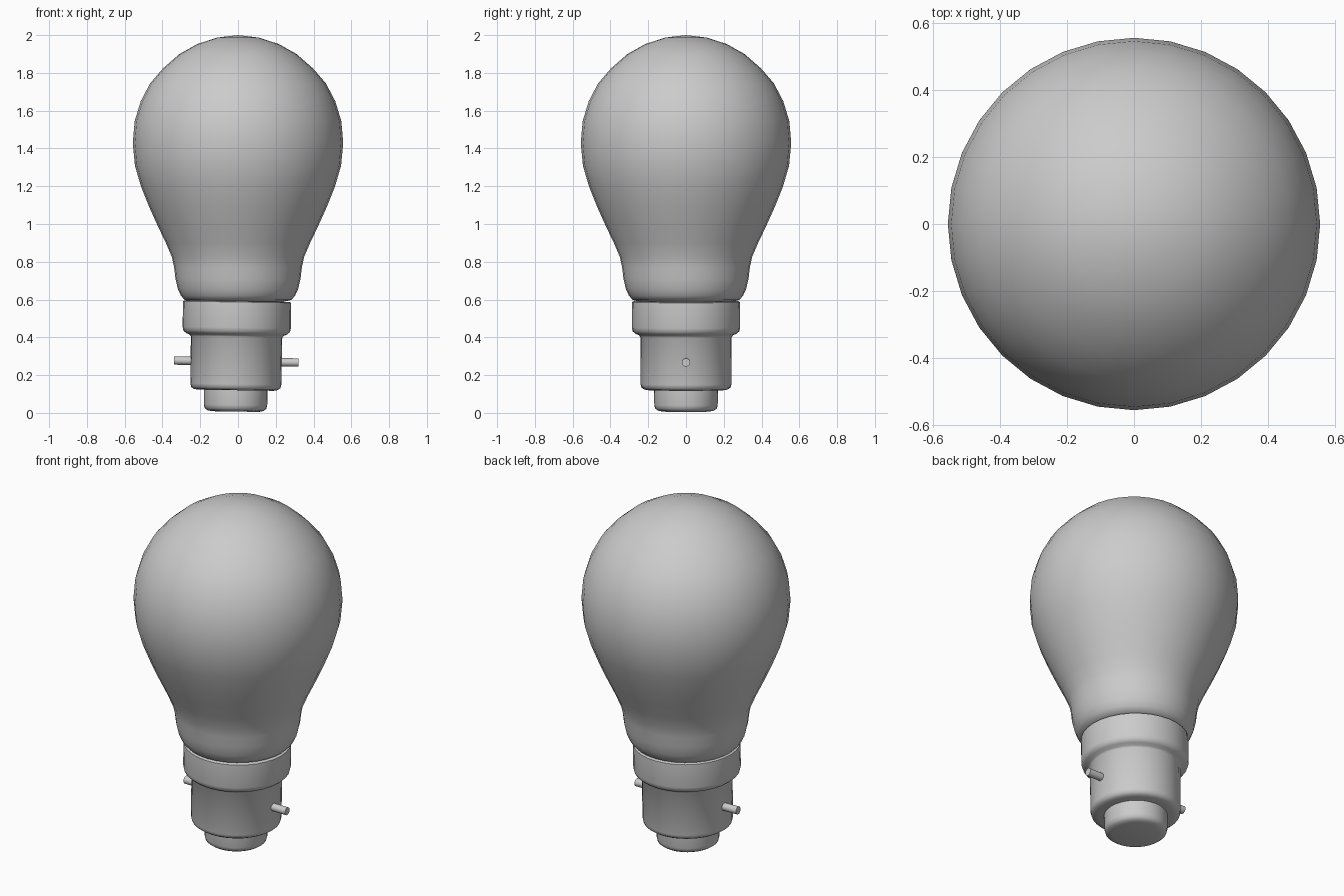
import bpy, bmesh, math
from mathutils import Matrix, Vector

if "Cube" in bpy.data.objects:
    bpy.data.objects.remove(bpy.data.objects["Cube"])

SIDES = 32
# the cap sits very slightly tilted under the glass
TILT = Matrix.Translation((-0.0138, 0, 0.007)) @ Matrix.Rotation(math.radians(0.9), 4, 'Y')


def finish(name, bm, matrix, angle):
    bmesh.ops.recalc_face_normals(bm, faces=bm.faces)
    bm.transform(matrix)
    mesh = bpy.data.meshes.new(name)
    bm.to_mesh(mesh)
    bm.free()
    obj = bpy.data.objects.new(name, mesh)
    bpy.context.collection.objects.link(obj)
    bpy.ops.object.select_all(action='DESELECT')
    obj.select_set(True)
    bpy.context.view_layer.objects.active = obj
    bpy.ops.object.shade_smooth_by_angle(angle=math.radians(angle))
    return obj


def lathe(name, profile, matrix=Matrix(), angle=50):
    """Spin (radius, height) points around z."""
    bm = bmesh.new()
    verts = [bm.verts.new((r, 0, z)) for r, z in profile]
    edges = [bm.edges.new(pair) for pair in zip(verts, verts[1:])]
    bmesh.ops.spin(bm, geom=verts + edges, cent=(0, 0, 0), axis=(0, 0, 1),
                   angle=math.tau, steps=SIDES, use_duplicate=False)
    bmesh.ops.remove_doubles(bm, verts=bm.verts, dist=0.0005)
    return finish(name, bm, matrix, angle)


# glass envelope
lathe("glass_bulb", [
    (0, 2.0), (0.11, 1.987), (0.215, 1.953), (0.31, 1.9), (0.396, 1.825),
    (0.465, 1.745), (0.515, 1.65), (0.547, 1.545), (0.557, 1.43),
    (0.546, 1.31), (0.514, 1.2), (0.47, 1.09), (0.425, 0.99),
    (0.382, 0.9), (0.35, 0.825), (0.338, 0.77), (0.331, 0.71),
    (0.318, 0.655), (0.302, 0.62), (0.282, 0.598), (0.24, 0.588), (0, 0.588)])

# metal cap: wide collar, then narrower barrel
lathe("metal_cap", [
    (0, 0.585), (0.275, 0.585), (0.286, 0.58), (0.287, 0.445), (0.282, 0.425),
    (0.268, 0.412), (0.25, 0.405), (0.242, 0.395), (0.241, 0.145),
    (0.236, 0.127), (0.222, 0.117), (0.2, 0.113), (0, 0.113)], TILT)

# insulated contact end
lathe("contact_base", [
    (0, 0.13), (0.169, 0.13), (0.168, 0.035), (0.163, 0.016),
    (0.148, 0.005), (0.125, 0.0), (0, 0.0)], TILT)

# bayonet pins, one on each side
for side, sign in (("left", -1), ("right", 1)):
    pin = bmesh.new()
    bmesh.ops.create_cone(pin, cap_ends=True, segments=16, radius1=0.022,
                          radius2=0.022, depth=0.13)
    place = Matrix.Translation((sign * 0.265, 0, 0.265)) @ Matrix.Rotation(math.pi / 2, 4, 'Y')
    finish("bayonet_pin_" + side, pin, TILT @ place, 40)
